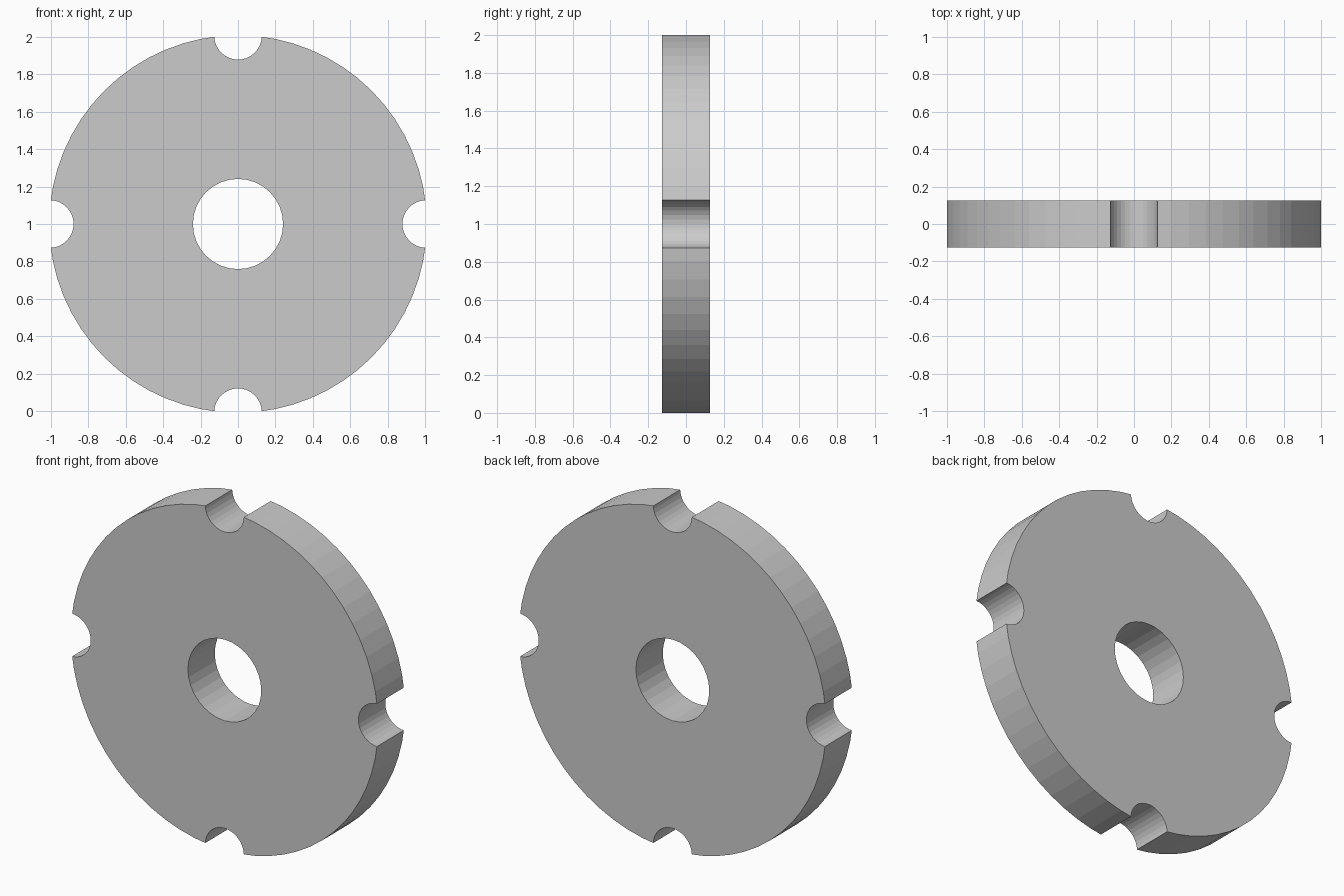
import bpy
from math import pi, cos, sin

if "Cube" in bpy.data.objects:
    bpy.data.objects.remove(bpy.data.objects["Cube"])

THICK = 0.252
R = 1.0092        # rim radius; the notch corners land at 1.0


def cylinder(name, radius, depth, x, z, sides):
    bpy.ops.mesh.primitive_cylinder_add(vertices=sides, radius=radius, depth=depth,
                                        location=(x, 0, z), rotation=(pi / 2, 0, 0))
    ob = bpy.context.object
    ob.name = name
    bpy.ops.object.transform_apply(location=True, rotation=True, scale=True)
    return ob


# Main disc
disc = cylinder("notched_disc", R, THICK, 0, 1, 64)

# Centre bore and four rim notches
cutters = [cylinder("bore_cutter", 0.241, 1, 0, 1, 32)]
for i in range(4):
    a = i * pi / 2
    cutters.append(cylinder("notch_cutter", 0.127, 1,
                            1.006 * cos(a), 1 + 1.006 * sin(a), 32))

for cutter in cutters:
    mod = disc.modifiers.new("cut", 'BOOLEAN')
    mod.operation = 'DIFFERENCE'
    mod.solver = 'EXACT'
    mod.object = cutter
    bpy.context.view_layer.objects.active = disc
    bpy.ops.object.modifier_apply(modifier=mod.name)
    bpy.data.objects.remove(cutter)
